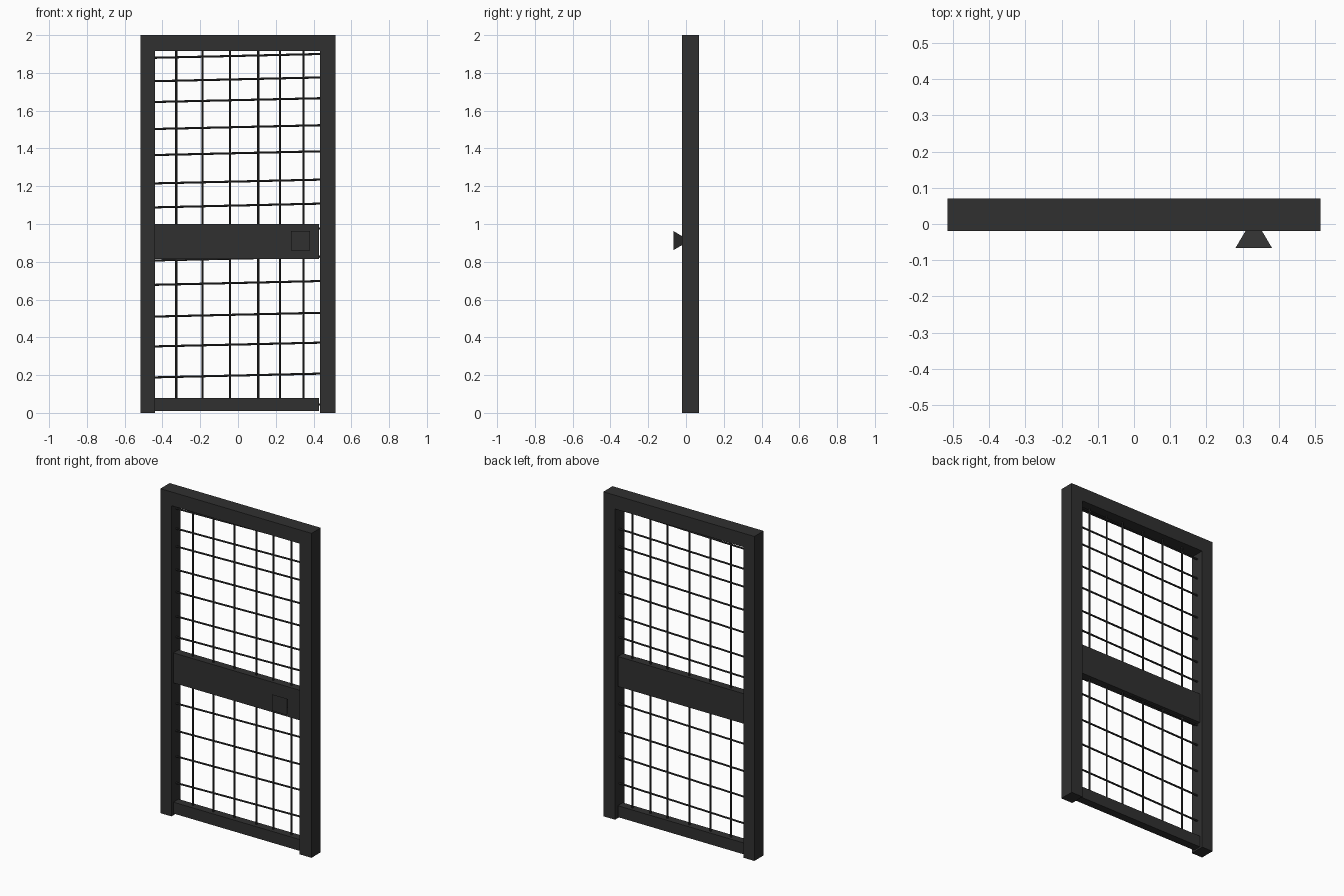
import bpy, bmesh, math
from mathutils import Vector

if "Cube" in bpy.data.objects:
    bpy.data.objects.remove(bpy.data.objects["Cube"])

mat = bpy.data.materials.new("dark_iron")
mat.diffuse_color = (0.03, 0.03, 0.03, 1)
mat.use_nodes = True
mat.node_tree.nodes["Principled BSDF"].inputs["Base Color"].default_value = mat.diffuse_color


def finish(name, bm):
    bmesh.ops.recalc_face_normals(bm, faces=bm.faces)
    me = bpy.data.meshes.new(name)
    bm.to_mesh(me)
    bm.free()
    me.materials.append(mat)
    ob = bpy.data.objects.new(name, me)
    bpy.context.collection.objects.link(ob)
    return ob


def prism(name, outline, y0, y1):
    """Extrude an (x, z) outline from y0 to y1."""
    bm = bmesh.new()
    face = bm.faces.new([bm.verts.new((x, y0, z)) for x, z in outline])
    out = bmesh.ops.extrude_face_region(bm, geom=[face])
    moved = [v for v in out["geom"] if isinstance(v, bmesh.types.BMVert)]
    bmesh.ops.translate(bm, verts=moved, vec=(0, y1 - y0, 0))
    return finish(name, bm)


def rail(name, x0, x1, z0, z1):
    return prism(name, [(x0, z0), (x1, z0), (x1, z1), (x0, z1)], 0.0, 0.05)


def wire(name, a, b, radius=0.0055):
    a, b = Vector(a), Vector(b)
    bm = bmesh.new()
    bmesh.ops.create_cone(bm, cap_ends=True, segments=8, radius1=radius,
                          radius2=radius, depth=(b - a).length)
    ob = finish(name, bm)
    ob.location = (a + b) / 2
    ob.rotation_euler = (b - a).to_track_quat('Z', 'Y').to_euler()
    return ob


# Door frame: two posts and a lintel in one piece
prism("door_frame", [(-0.515, 0), (-0.44, 0), (-0.44, 1.915), (0.435, 1.915),
                     (0.435, 0), (0.515, 0), (0.515, 2), (-0.515, 2)], -0.02, 0.07)

# Recessed rails of the gate, with a narrow gap on the latch side
rail("middle_rail", -0.44, 0.43, 0.815, 1.0)
rail("bottom_rail", -0.44, 0.43, 0.01, 0.08)

# Upright wires
for x in (-0.327, -0.187, -0.042, 0.107, 0.222, 0.347):
    wire("upright_wire", (x, 0.027, 0.04), (x, 0.027, 1.93))

# Cross wires, each rising slightly to the right
for z in (1.88, 1.756, 1.646, 1.503, 1.365, 1.215, 1.088, 0.957,
          0.807, 0.678, 0.51, 0.352, 0.188, 0.025):
    wire("cross_wire", (-0.445, 0.027, z), (0.44, 0.027, z + 0.02))

# Square knob tapering towards the rail
bm = bmesh.new()
bmesh.ops.create_cone(bm, cap_ends=True, segments=4, radius1=0.051 * math.sqrt(2),
                      radius2=0.01 * math.sqrt(2), depth=0.069)
knob = finish("knob", bm)
for v in knob.data.vertices:
    x, y, z = v.co
    c = math.sqrt(0.5)
    v.co = ((x - y) * c + 0.331, z - 0.0325, -(x + y) * c + 0.912)
bm = bmesh.new()
bm.from_mesh(knob.data)
bmesh.ops.recalc_face_normals(bm, faces=bm.faces)
bm.to_mesh(knob.data)
bm.free()
